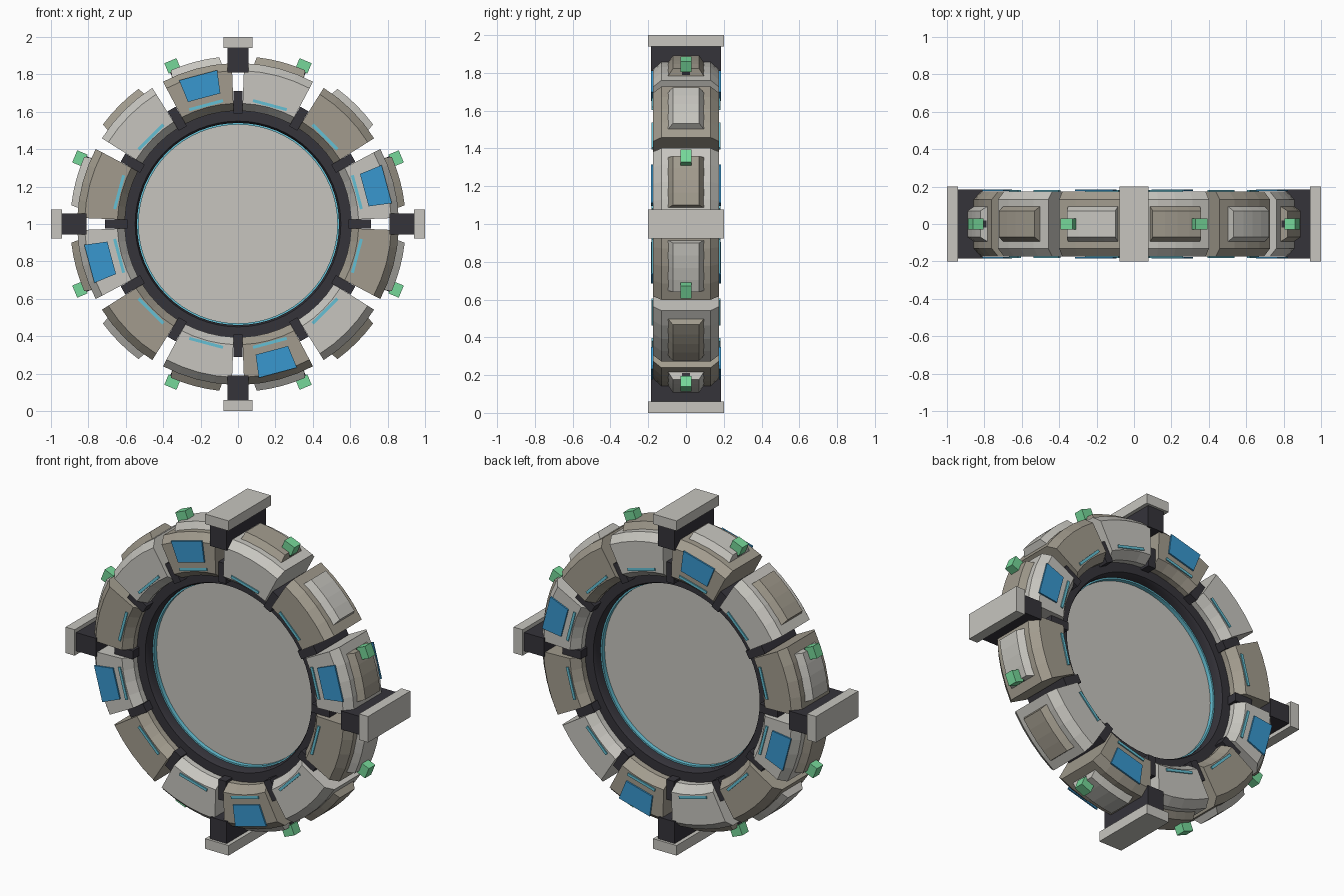
import bpy, bmesh
from math import radians, cos, sin, pi
from mathutils import Matrix

cube = bpy.data.objects.get("Cube")
if cube:
    bpy.data.objects.remove(cube, do_unlink=True)


def material(name, r, g, b):
    m = bpy.data.materials.new(name)
    m.use_nodes = True
    m.diffuse_color = (r, g, b, 1)
    bsdf = next(n for n in m.node_tree.nodes if n.type == 'BSDF_PRINCIPLED')
    bsdf.inputs["Base Color"].default_value = (r, g, b, 1)
    return m


LIGHT = material("pale_grey", 0.57, 0.56, 0.52)
TAN = material("warm_tan", 0.36, 0.33, 0.27)
DARK = material("dark_charcoal", 0.035, 0.033, 0.042)
BLUE = material("panel_blue", 0.04, 0.31, 0.62)
CYAN = material("light_cyan", 0.13, 0.53, 0.66)
GREEN = material("lamp_green", 0.18, 0.68, 0.32)


def finish(name, bm, mat):
    bmesh.ops.recalc_face_normals(bm, faces=bm.faces)
    mesh = bpy.data.meshes.new(name)
    bm.to_mesh(mesh)
    bm.free()
    mesh.materials.append(mat)
    ob = bpy.data.objects.new(name, mesh)
    bpy.context.collection.objects.link(ob)
    return ob


def polar(r, y, deg):
    a = radians(deg)
    return (r * cos(a), y, 1 + r * sin(a))


def sector(name, profile, mid, steps, mat):
    """Sweep a closed (radius, y, half angle) profile around the hub."""
    bm = bmesh.new()
    rows = [[bm.verts.new(polar(r, y, mid + half * (2 * i / steps - 1)))
             for r, y, half in profile] for i in range(steps + 1)]
    n = len(profile)
    for a, b in zip(rows, rows[1:]):
        for j in range(n):
            k = (j + 1) % n
            bm.faces.new((a[j], a[k], b[k], b[j]))
    bm.faces.new(rows[0])
    bm.faces.new(rows[-1])
    return finish(name, bm, mat)


def mirrored(points):
    """Complete a half profile across y = 0."""
    return points + [(r, -y, h) for r, y, h in reversed(points)]


def radial_box(name, r, deg, size, mat, y=0):
    """Box sized radially, in depth and tangentially."""
    bm = bmesh.new()
    bmesh.ops.create_cube(bm, size=1)
    bmesh.ops.scale(bm, vec=size, verts=bm.verts)
    ob = finish(name, bm, mat)
    ob.matrix_world = (Matrix.Translation(polar(r, y, deg))
                       @ Matrix.Rotation(-radians(deg), 4, 'Y'))
    return ob


def ring(name, half_profile, mat, segs=64):
    """Full ring lathed around the y axis."""
    prof = half_profile + [(r, -y) for r, y in reversed(half_profile)]
    bm = bmesh.new()
    rows = [[bm.verts.new(polar(r, y, 360 * i / segs)) for r, y in prof]
            for i in range(segs)]
    n = len(prof)
    for i in range(segs):
        a, b = rows[i], rows[(i + 1) % segs]
        for j in range(n):
            k = (j + 1) % n
            bm.faces.new((a[j], a[k], b[k], b[j]))
    ob = finish(name, bm, mat)
    bpy.ops.object.select_all(action='DESELECT')
    bpy.context.view_layer.objects.active = ob
    ob.select_set(True)
    bpy.ops.object.shade_smooth_by_angle(angle=radians(30))


# Central disc, glowing liner and dark hub ring
bm = bmesh.new()
bmesh.ops.create_cone(bm, cap_ends=True, segments=64, radius1=0.535, radius2=0.535,
                      depth=0.02, matrix=Matrix.Translation((0, 0, 1)) @ Matrix.Rotation(pi / 2, 4, 'X'))
finish("central_disc", bm, LIGHT)
ring("liner_ring", [(0.531, 0.035), (0.545, 0.035)], CYAN)
ring("hub_ring", [(0.54, 0.07), (0.55, 0.09), (0.625, 0.09)], DARK)

# Twelve chamfered modules with outer pads, light strips and spokes
HALF = 12.8
body = mirrored([(0.605, 0.125, HALF), (0.645, 0.175, HALF),
                 (0.82, 0.175, HALF), (0.86, 0.13, HALF)])
pad = mirrored([(0.85, 0.10, 9.4), (0.897, 0.07, 8.6)])
for k in range(12):
    mid = 15 + 30 * k
    main, accent = (TAN, LIGHT) if k % 2 else (LIGHT, TAN)
    sector(f"module_{k + 1}", body, mid, 4, main)
    sector(f"module_pad_{k + 1}", pad, mid, 4, accent)
    radial_box(f"spoke_{k + 1}", 0.65, mid + 15, (0.12, 0.30, 0.05), DARK)
    for side, y in (("front", -0.177), ("back", 0.177)):
        radial_box(f"light_strip_{side}_{k + 1}", 0.658, mid,
                   (0.016, 0.009, 0.187), CYAN, y)
        # Blue panels on every third module
        if k % 3 == 0:
            s = y / abs(y)
            sector(f"blue_panel_{side}_{k + 1}",
                   [(0.705, s * 0.176, 7.3), (0.83, s * 0.176, 7.3),
                    (0.83, s * 0.185, 7.3), (0.705, s * 0.185, 7.3)],
                   mid, 1, BLUE)

# Four docking arms with end plates
for k in range(4):
    radial_box(f"dock_arm_{k + 1}", 0.88, 90 * k, (0.14, 0.37, 0.11), DARK)
    radial_box(f"dock_plate_{k + 1}", 0.97, 90 * k, (0.06, 0.40, 0.155), LIGHT)

# Eight beacon lamps on short stems
for k in range(8):
    ang = 22.5 + 45 * k
    radial_box(f"beacon_stem_{k + 1}", 0.872, ang, (0.08, 0.04, 0.05), DARK)
    radial_box(f"beacon_lamp_{k + 1}", 0.915, ang, (0.06, 0.06, 0.07), GREEN)
